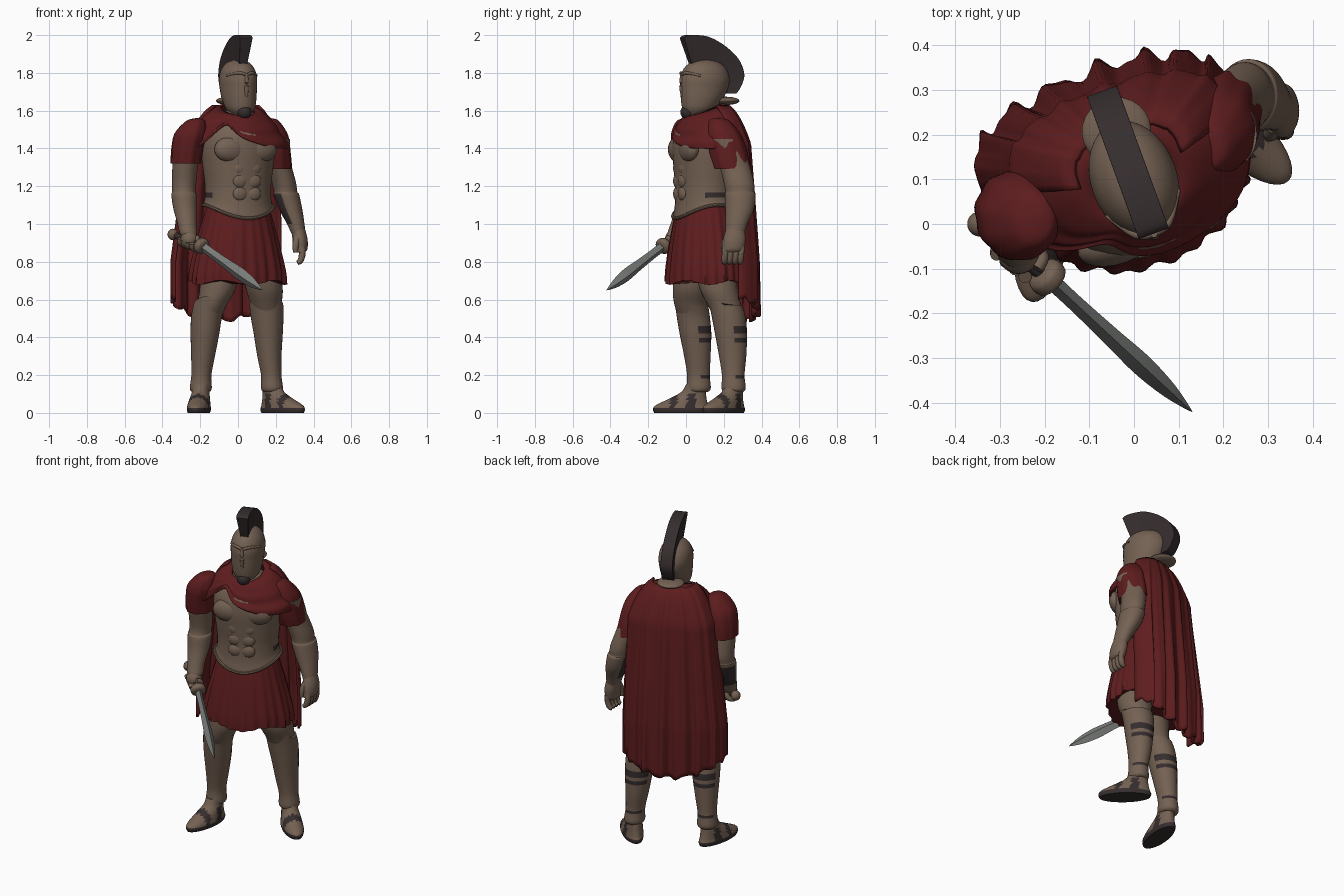
import bpy, bmesh
from math import sin, cos, pi, radians, sqrt, exp
from mathutils import Vector, Matrix

cube = bpy.data.objects.get("Cube")
if cube:
    bpy.data.objects.remove(cube, do_unlink=True)


def material(name, rgb):
    m = bpy.data.materials.new(name)
    m.use_nodes = True
    m.diffuse_color = (*rgb, 1)
    m.node_tree.nodes["Principled BSDF"].inputs["Base Color"].default_value = (*rgb, 1)
    return m


TAN = material("bronze tan", (0.175, 0.12, 0.086))
RED = material("deep red cloth", (0.112, 0.012, 0.013))
DARK = material("dark leather", (0.036, 0.026, 0.027))
STEEL = material("blade steel", (0.19, 0.2, 0.19))


def frame(degrees=0, x=0, y=0):
    return Matrix.Translation((x, y, 0)) @ Matrix.Rotation(radians(degrees), 4, "Z")


WORLD = frame()
BODY = frame(20, 0, 0.1)      # upper body is turned to its left


def resample(rows, k=5):
    """Catmull-Rom interpolation of tuples."""
    rows = [Vector(r) for r in rows]
    out = []
    for i in range(len(rows) - 1):
        a, b, c, d = rows[max(i - 1, 0)], rows[i], rows[i + 1], rows[min(i + 2, len(rows) - 1)]
        for j in range(k):
            t = j / k
            out.append(b + (c - a) * (t / 2) + (a * 2 - b * 5 + c * 4 - d) * (t * t / 2)
                       + (b * 3 - a - c * 3 + d) * (t ** 3 / 2))
    return out + [rows[-1]]


def finish(name, bm, mats, place=WORLD, angle=40):
    bmesh.ops.recalc_face_normals(bm, faces=bm.faces)
    bm.transform(place)
    mesh = bpy.data.meshes.new(name)
    for f in bm.faces:
        f.smooth = True
    bm.to_mesh(mesh)
    bm.free()
    mesh.set_sharp_from_angle(angle=radians(angle))
    for m in mats:
        mesh.materials.append(m)
    ob = bpy.data.objects.new(name, mesh)
    bpy.context.collection.objects.link(ob)
    return ob


def skin(name, rings, mats, place=WORLD, closed=True, caps=True, rule=None, angle=40):
    """Skin a list of point rings; rule(centre, angle) picks the second material."""
    bm = bmesh.new()
    vs = [[bm.verts.new(p) for p in r] for r in rings]
    n = len(vs[0])
    for a, b in zip(vs, vs[1:]):
        for j in range(n if closed else n - 1):
            k = (j + 1) % n
            f = bm.faces.new((a[j], a[k], b[k], b[j]))
            if rule and rule(f.calc_center_median(), 2 * pi * (j + 0.5) / n):
                f.material_index = 1
    if caps:
        for r in (vs[0], vs[-1]):
            f = bm.faces.new(r)
            if rule and rule(f.calc_center_median(), 0):
                f.material_index = 1
    return finish(name, bm, mats, place, angle)


def loft(name, rows, mats, place=WORLD, n=32, rule=None, warp=None):
    """Rows are (x, y, z, rx, ry) horizontal ellipses."""
    rings = []
    rows = resample(rows)
    for i, (x, y, z, rx, ry) in enumerate(rows):
        ring = []
        for j in range(n):
            t = 2 * pi * j / n
            s, dz = warp(t, i / (len(rows) - 1)) if warp else (1, 0)
            ring.append(Vector((x + rx * s * cos(t), y + ry * s * sin(t), z + dz)))
        rings.append(ring)
    return skin(name, rings, mats, place, rule=rule)


def beam(name, pts, mat, place=WORLD, n=12):
    """Round tube through (x, y, z, radius) points."""
    pts = resample(pts, 4)
    rings = []
    for i, p in enumerate(pts):
        d = pts[min(i + 1, len(pts) - 1)].xyz - pts[max(i - 1, 0)].xyz
        q = d.to_track_quat("Z", "Y")
        rings.append([p.xyz + q @ Vector((cos(2 * pi * j / n), sin(2 * pi * j / n), 0)) * p.w for j in range(n)])
    return skin(name, rings, [mat], place)


def ball(name, loc, size, mat, place=WORLD):
    bm = bmesh.new()
    bmesh.ops.create_uvsphere(bm, u_segments=24, v_segments=14, radius=1)
    bm.transform(Matrix.Translation(loc) @ Matrix.Diagonal((*size, 1)))
    return finish(name, bm, [mat], place)


# Muscled cuirass, its lower edge dipping at the front, buckled at the sides
def cuirass_dip(t, f):
    return 1, -0.07 * max(0, -sin(t)) ** 2 * max(0, 1 - f * 4)


loft("cuirass", [(0, 0, 1.1, .19, .165), (0, 0, 1.13, .18, .156), (0, 0, 1.2, .178, .155), (0, 0, 1.3, .19, .163),
                 (0, 0, 1.4, .2, .17), (0, 0, 1.48, .19, .158), (0, 0, 1.55, .14, .115), (0, 0, 1.6, .07, .07)],
     [TAN, DARK], BODY, warp=cuirass_dip, rule=lambda c, t: abs(cos(t)) > .93 and abs(c.z - 1.15) < .012)
beam("cuirass_rim", [(.192 * cos(t), .167 * sin(t), 1.1 - .07 * max(0, -sin(t)) ** 2, .009)
                     for t in [2 * pi * i / 24 for i in range(25)]], TAN, BODY, 8)
for side, s in (("left", 1), ("right", -1)):
    ball(side + "_pectoral", (s * .08, -.118, 1.395), (.095, .051, .07), TAN, BODY)
    for row in range(3):
        ball(f"{side}_abdominal_{row}", (s * .037, -.14, 1.16 + row * .068), (.042, .021, .039), TAN, BODY)

# Pleated skirt
loft("skirt", [(0, 0, 1.13, .155, .135), (0, 0, 1.05, .18, .155), (0, 0, .9, .222, .182),
               (0, 0, .76, .255, .198), (0, 0, .69, .26, .2)], [RED], BODY, n=144,
     warp=lambda t, f: (1 + .03 * f * (sin(24 * t) + .6 * sin(13 * t + 1)), .012 * f * sin(5 * t)))

# Mantle draped around the neck and shoulders, open over the right of the chest
mantle = []
for i in range(25):
    f = i / 24
    ring = []
    for j in range(72):
        t = 2 * pi * j / 72
        a = t if t < pi else t - 2 * pi
        edge = 1.4 + .13 * exp(-((a + 2.2) / .4) ** 2) + .03 * exp(-((a + 1.6) / .4) ** 2)
        top = 1.61 + .035 * sin(t)
        z = top + (edge - top) * f
        g = sqrt(max(0, top - z) / .2)
        fold = 1 + .03 * f * sin(15 * f + 2.5 * cos(t)) + .008 * sin(7 * t)
        ring.append(Vector(((.09 + .19 * g) * fold * cos(t), (.09 + .1 * g) * fold * sin(t), z)))
    mantle.append(ring)
ob = skin("mantle", mantle, [RED], BODY, caps=False, angle=80)
ob.modifiers.new("thickness", "SOLIDIFY").thickness = .012

# Long cape falling from the neck over the back in folds
cape = []
for i in range(41):
    f = i / 40
    row = []
    for j in range(91):
        p = pi * j / 90
        s = cos(p)
        z = 1.63 + (.49 + .11 * s * s - 1.63) * f
        g = min(1, sqrt(max(0, 1.64 - z) / .22))
        low = max(0, min(1, (1.4 - z) / .6))
        width = .09 + .17 * g + (.02 if s > 0 else .07) * low
        depth = .095 + .125 * g + .04 * low
        base = .01 + .05 * g + .03 * low
        fold = (.002 + .015 * f) * (sin(17 * p + f) + .5 * sin(29 * p + 1)) * sin(p) ** .5 if 0 < j < 90 else 0
        row.append(Vector((width * s, base + (depth - base) * max(0, sin(p)) ** .6 + fold, z + .012 * f * sin(17 * p))))
    cape.append(row)
ob = skin("cape", cape, [RED], BODY, closed=False, caps=False, angle=80)
ob.modifiers.new("thickness", "SOLIDIFY").thickness = .014


# Sleeves
def sleeve_folds(t, f):
    return 1 + .03 * f * sin(9 * t), 0


loft("right_sleeve", [(-.215, .01, 1.56, .012, .015), (-.225, .01, 1.545, .05, .06), (-.25, .014, 1.48, .085, .094),
                      (-.268, .02, 1.4, .084, .098), (-.276, .025, 1.32, .08, .092)], [RED], n=48, warp=sleeve_folds)
loft("left_sleeve", [(.165, .17, 1.56, .012, .015), (.172, .175, 1.545, .045, .055), (.19, .2, 1.47, .075, .09),
                     (.203, .225, 1.37, .076, .1), (.21, .245, 1.29, .076, .095)], [RED], n=48, warp=sleeve_folds)

# Arms with bracers, dark on the open side of the forearm
loft("right_arm", [(-.26, .01, 1.45, .07, .08), (-.278, .025, 1.33, .068, .075), (-.285, .04, 1.22, .064, .07),
                   (-.287, .035, 1.17, .062, .068), (-.285, .03, 1.155, .068, .073), (-.28, .01, 1.08, .062, .066),
                   (-.27, -.03, 1.0, .05, .052), (-.262, -.05, .95, .046, .048), (-.258, -.06, .92, .03, .03)],
     [TAN, DARK], rule=lambda c, t: 1.0 < c.z < 1.14 and cos(t - 2.5) > .72)
loft("left_arm", [(.205, .2, 1.45, .07, .08), (.215, .25, 1.33, .065, .08), (.243, .28, 1.22, .064, .08),
                  (.252, .285, 1.17, .062, .076), (.256, .287, 1.155, .068, .082), (.278, .284, 1.08, .062, .076),
                  (.306, .268, 1.0, .046, .058), (.32, .26, .95, .038, .05)],
     [TAN, DARK], rule=lambda c, t: 1.0 < c.z < 1.16 and cos(t - 3.4) > .6)

# Relaxed left hand
loft("left_palm", [(.318, .262, .98, .035, .046), (.328, .256, .92, .04, .06), (.332, .25, .87, .036, .058),
                   (.328, .245, .85, .028, .052)], [TAN])
for i in range(4):
    y = .21 + i * .028
    beam(f"left_finger_{i}", [(.337, y, .88, .018), (.34, y - .003, .84, .018), (.33, y - .006, .805, .016),
                              (.314, y - .008, .795, .012)], TAN)
beam("left_thumb", [(.315, .22, .93, .02), (.306, .203, .89, .018), (.304, .2, .85, .013)], TAN)

# Sword: grip, guard, pommel and leaf blade
pommel, hilt, tip = Vector((-.345, 0, .945)), Vector((-.195, -.118, .885)), Vector((.13, -.42, .65))
beam("sword_grip", [(*pommel, .017), (*hilt, .017)], DARK)
ball("sword_pommel", pommel, (.028, .028, .03), TAN)
d = (tip - hilt).normalized()
thin = Vector((-d.y, d.x, 0)).normalized()
wide = d.cross(thin)
beam("sword_guard", [(*(hilt - d * .022), .03), (*(hilt - d * .01), .042), (*(hilt + d * .015), .042),
                     (*(hilt + d * .025), .025)], TAN, n=20)
blade = [[hilt + (tip - hilt) * f + v for v in (wide * w, thin * w * .7, wide * -w, thin * w * -.7)]
         for f, w in resample([(0, .027), (.2, .026), (.45, .03), (.65, .035), (.82, .027), (.94, .012), (1, .001)])]
skin("sword_blade", blade, [STEEL], angle=25)

# Right fist around the grip
ball("right_fist", (-.258, -.066, .918), (.046, .046, .05), TAN)
axis = (hilt - pommel).normalized()
e1 = axis.cross(Vector((0, 0, 1))).normalized()
e2 = axis.cross(e1)
for i in range(4):
    c = pommel.lerp(hilt, .38 + .14 * i)
    beam(f"right_finger_{i}", [(*(c + (e1 * cos(a) + e2 * sin(a)) * .03), .015)
                               for a in [k * pi / 4 for k in range(7)]], TAN)

# Legs and greaves, with straps round the back of the calf
loft("right_thigh", [(-.09, .08, .85, .09, .1), (-.1, .04, .73, .1, .103), (-.11, .028, .65, .094, .098),
                     (-.135, .025, .58, .08, .088), (-.155, .035, .52, .07, .078)], [TAN])
loft("left_thigh", [(.1, .14, .85, .09, .1), (.125, .16, .73, .1, .104), (.14, .175, .65, .097, .1),
                    (.148, .2, .58, .083, .09), (.155, .22, .52, .07, .078)], [TAN])


def strap(c, t):
    return sin(t) > .1 and any(abs(c.z - h) < .012 for h in (.19, .38, .44))


def knee_rise(t, f):
    return 1, .05 * max(0, -sin(t)) * max(0, 1 - f * 5)


loft("right_greave", [(-.148, .025, .57, .088, .092), (-.166, .038, .51, .082, .088), (-.175, .05, .42, .076, .084),
                      (-.185, .06, .3, .063, .07), (-.194, .066, .2, .053, .06), (-.197, .067, .13, .058, .064),
                      (-.197, .065, .11, .045, .05)], [TAN, DARK], rule=strap, warp=knee_rise)
loft("left_greave", [(.15, .205, .57, .09, .094), (.154, .225, .51, .087, .09), (.16, .238, .42, .077, .085),
                     (.166, .247, .3, .064, .072), (.176, .25, .2, .054, .06), (.18, .252, .13, .058, .064),
                     (.18, .252, .11, .045, .05)], [TAN, DARK], rule=strap, warp=knee_rise)


# Sandalled feet with dark soles and straps
def sandal(c, t):
    return c.z < .026 or (c.z < .1 and (abs(c.y + .035) < .02 or abs(c.y - .06) < .022))


for side, place in (("right", frame(-8, -.207, -.025)), ("left", frame(47, .236, .2))):
    loft(side + "_foot", [(0, 0, 0, .056, .145), (0, 0, .018, .061, .151), (0, .003, .04, .059, .14),
                          (0, .035, .075, .053, .1), (0, .065, .11, .046, .066), (0, .075, .15, .046, .05)],
         [TAN, DARK], place, rule=sandal)

# Neck, beard and helmet
loft("neck", [(0, .01, 1.48, .075, .08), (0, .0, 1.57, .068, .075), (0, .0, 1.66, .068, .078)], [DARK], BODY)
ball("beard", (0, -.1, 1.592), (.038, .036, .036), DARK, BODY)
loft("helmet", [(0, -.045, 1.575, .045, .055), (0, -.035, 1.61, .074, .088), (0, -.018, 1.66, .088, .113),
                (0, -.004, 1.72, .094, .13), (0, 0, 1.77, .096, .134), (0, 0, 1.82, .084, .117),
                (0, 0, 1.855, .055, .078), (0, 0, 1.872, .012, .016)], [TAN], BODY)
ball("neck_guard", (0, .115, 1.652), (.078, .075, .022), TAN, BODY)
beam("nose_guard", [(0, -.13, 1.8, .008), (0, -.132, 1.73, .012), (0, -.126, 1.67, .008)], TAN, BODY)
for side, s in (("left", 1), ("right", -1)):
    beam(side + "_brow", [(0, -.13, 1.79, .008), (s * .04, -.118, 1.8, .008), (s * .085, -.055, 1.785, .006)], TAN, BODY)

# Crest sweeping from front to nape, wider along its outer edge
crest = resample([(-.13, 1.985, -.08, 1.84), (-.11, 1.998, -.06, 1.85), (-.05, 2, -.03, 1.85), (.02, 1.987, 0, 1.85),
                  (.106, 1.94, .05, 1.83), (.18, 1.87, .09, 1.8), (.21, 1.79, .11, 1.75), (.19, 1.725, .115, 1.71),
                  (.165, 1.69, .115, 1.69)])
ob = skin("helmet_crest", [[Vector((.036, a, b)), Vector((-.036, a, b)), Vector((-.022, c, e)), Vector((.022, c, e))]
                           for a, b, c, e in crest], [DARK], BODY)
bevel = ob.modifiers.new("soft_edges", "BEVEL")
bevel.width = .012
bevel.segments = 3
